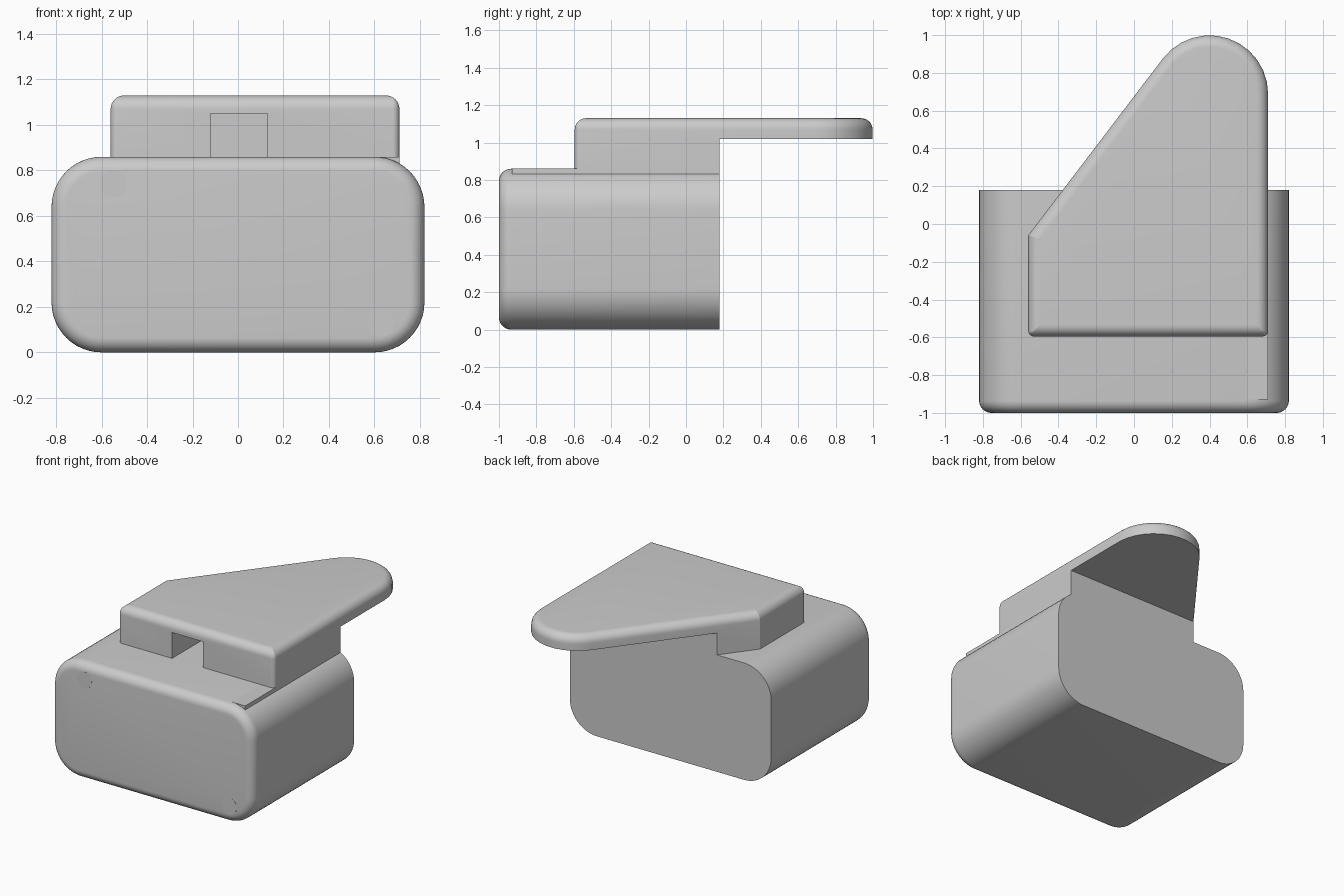
import bpy, bmesh, math
from mathutils import Vector, Matrix

if "Cube" in bpy.data.objects:
    bpy.data.objects.remove(bpy.data.objects["Cube"])

grey = bpy.data.materials.new("light_grey")
grey.diffuse_color = (0.6, 0.6, 0.6, 1)
grey.use_nodes = True
grey.node_tree.nodes["Principled BSDF"].inputs["Base Color"].default_value = grey.diffuse_color


def outline(corners, radii, inset=0.0, seg=12):
    """Counter-clockwise convex polygon, inset, with rounded corners."""
    pts, n = [], len(corners)
    for i in range(n):
        p = Vector(corners[i])
        a = (p - Vector(corners[i - 1])).normalized()
        b = (Vector(corners[(i + 1) % n]) - p).normalized()
        na, nb = Vector((a.y, -a.x)), Vector((b.y, -b.x))   # outward normals
        r = max(radii[i] - inset, 0.001)
        c = p - (na + nb) * (inset + r) / (1 + na.dot(nb))
        a0 = math.atan2(na.y, na.x)
        turn = math.atan2(na.x * nb.y - na.y * nb.x, na.dot(nb))
        for k in range(seg + 1):
            t = a0 + turn * k / seg
            pts.append((c.x + r * math.cos(t), c.y + r * math.sin(t)))
    return pts


def make_object(name, bm):
    bmesh.ops.recalc_face_normals(bm, faces=bm.faces)
    mesh = bpy.data.meshes.new(name)
    bm.to_mesh(mesh)
    bm.free()
    mesh.materials.append(grey)
    ob = bpy.data.objects.new(name, mesh)
    bpy.context.collection.objects.link(ob)
    return ob


def smooth(ob):
    bpy.ops.object.select_all(action='DESELECT')
    ob.select_set(True)
    bpy.context.view_layer.objects.active = ob
    bpy.ops.object.shade_smooth_by_angle(angle=math.radians(35))


def rounded_prism(name, corners, radii, bottom, top, fillet, matrix=Matrix()):
    """Prism along local z whose top rim is rounded by the fillet."""
    bm = bmesh.new()
    levels = [(0, bottom)]
    for k in range(9):
        t = k / 8 * math.pi / 2
        levels.append((fillet * (1 - math.cos(t)), top - fillet * (1 - math.sin(t))))
    rings = [[bm.verts.new(matrix @ Vector((x, y, z))) for x, y in outline(corners, radii, d)]
             for d, z in levels]
    for lo, hi in zip(rings, rings[1:]):
        for i in range(len(lo)):
            j = (i + 1) % len(lo)
            bm.faces.new((lo[i], lo[j], hi[j], hi[i]))
    bm.faces.new(rings[0][::-1])
    bm.faces.new(rings[-1])
    return make_object(name, bm)


def box(name, lo, hi):
    lo, hi = Vector(lo), Vector(hi)
    bm = bmesh.new()
    bmesh.ops.create_cube(bm, size=1, matrix=Matrix.Translation((lo + hi) / 2)
                          @ Matrix.Diagonal((*(hi - lo), 1)))
    return make_object(name, bm)


# Body: rounded block extruded toward the front, front rim filleted
to_front = Matrix.Rotation(math.pi / 2, 4, 'X')    # local y -> z, local z -> -y
body = rounded_prism("body", [(-0.82, 0), (0.82, 0), (0.82, 0.86), (-0.82, 0.86)],
                     [0.22] * 4, -0.18, 1.0, 0.065, to_front)
smooth(body)

# Square ledge filling the right shoulder under the top plate
box("shoulder_ledge", (0.6, -0.93, 0.7), (0.71, 0.18, 0.86))

# Top plate: tapered tongue with a round tip and a supporting base
left, right, front, kink = -0.56, 0.71, -0.595, -0.06
apex = kink + (right - left) * math.tan(math.radians(52.7))
tongue = rounded_prism("top_tongue",
                       [(left, front), (right, front), (right, apex), (left, kink)],
                       [0.03, 0.03, 0.31, 0.005], 0.86, 1.13, 0.06)

# Space below the overhang and the slot through the base
for cutter in (box("overhang_cutter", (-1, 0.18, 0.7), (1, 1.5, 1.02)),
               box("slot_cutter", (-0.12, -0.8, 0.7), (0.13, 0.18, 1.05))):
    mod = tongue.modifiers.new(cutter.name, 'BOOLEAN')
    mod.object = cutter
    mod.operation = 'DIFFERENCE'
    mod.solver = 'EXACT'
    cutter.hide_render = True
    cutter.display_type = 'WIRE'

# Bake the cuts so the shading stays clean
mesh = bpy.data.meshes.new_from_object(
    tongue.evaluated_get(bpy.context.evaluated_depsgraph_get()))
tongue.modifiers.clear()
tongue.data = mesh
for name in ("overhang_cutter", "slot_cutter"):
    bpy.data.objects.remove(bpy.data.objects[name])
smooth(tongue)

# Flush round plugs on the front face
for i, (x, z) in enumerate([(-0.55, 0.74), (0.63, 0.13)]):
    bm = bmesh.new()
    bmesh.ops.create_cone(bm, cap_ends=True, segments=32, radius1=0.06, radius2=0.06, depth=0.008,
                          matrix=Matrix.Translation((x, -0.9965, z)) @ to_front)
    make_object("front_plug_%d" % (i + 1), bm)
